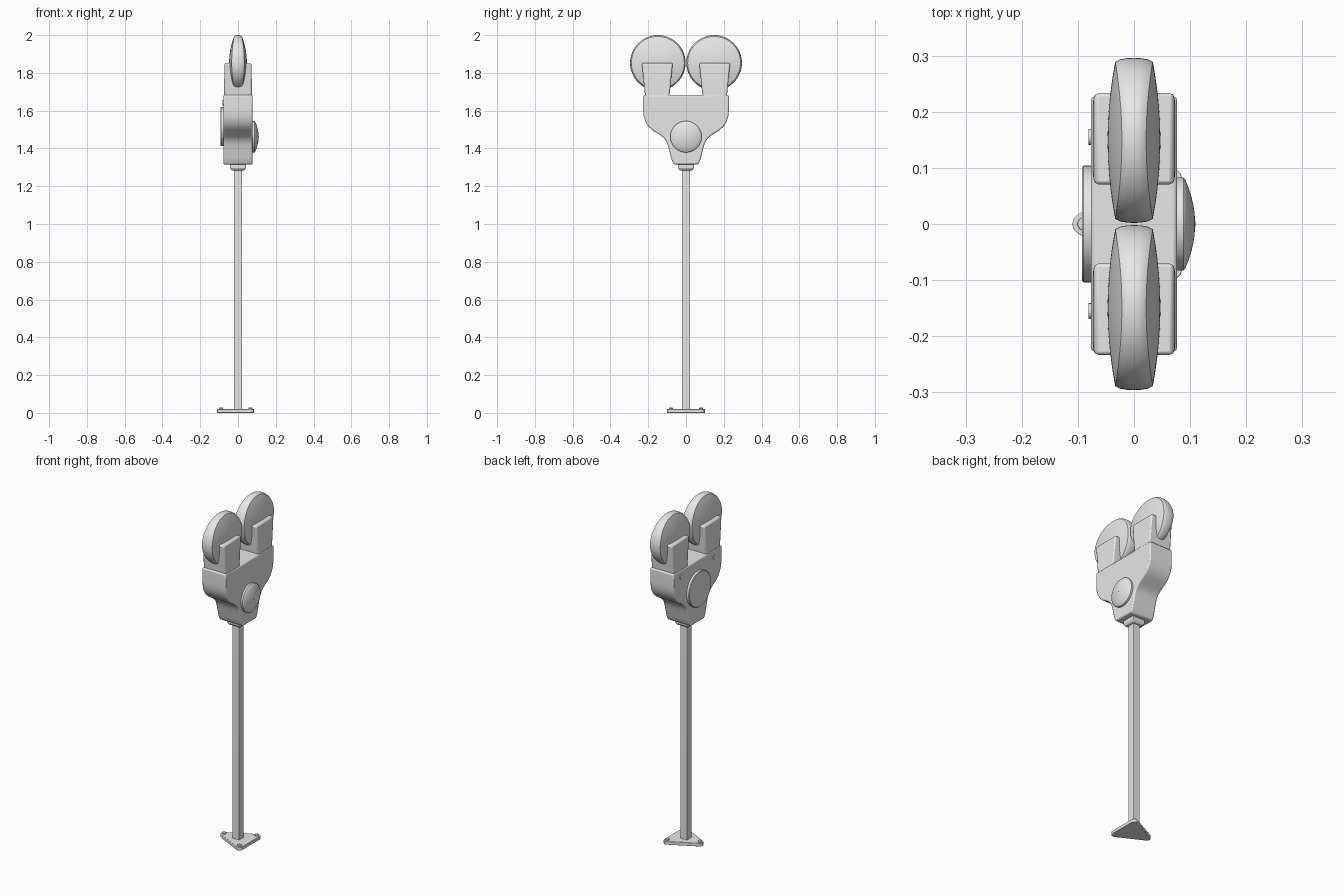
import bpy, bmesh, math
from math import sin, cos, pi, radians

cube = bpy.data.objects.get("Cube")
if cube:
    bpy.data.objects.remove(cube, do_unlink=True)

grey = bpy.data.materials.new("light_grey")
grey.use_nodes = True
grey.diffuse_color = (0.8, 0.8, 0.8, 1)
grey.node_tree.nodes["Principled BSDF"].inputs["Base Color"].default_value = (0.8, 0.8, 0.8, 1)


def finish(name, bm, bevel=0, segments=2, angle=30):
    """Turn a bmesh into a named, bevelled, smooth-shaded object."""
    bmesh.ops.recalc_face_normals(bm, faces=bm.faces)
    mesh = bpy.data.meshes.new(name)
    bm.to_mesh(mesh)
    bm.free()
    obj = bpy.data.objects.new(name, mesh)
    bpy.context.collection.objects.link(obj)
    mesh.materials.append(grey)
    if bevel:
        mod = obj.modifiers.new("Bevel", "BEVEL")
        mod.width, mod.segments = bevel, segments
        mod.limit_method, mod.angle_limit = "ANGLE", radians(40)
    bpy.ops.object.select_all(action="DESELECT")
    bpy.context.view_layer.objects.active = obj
    obj.select_set(True)
    bpy.ops.object.shade_smooth_by_angle(angle=radians(angle))
    return obj


def loft(name, loops, **kw):
    """Skin a list of equal-length vertex loops and cap both ends."""
    bm = bmesh.new()
    rings = [[bm.verts.new(p) for p in loop] for loop in loops]
    n = len(rings[0])
    for a, b in zip(rings, rings[1:]):
        for i in range(n):
            j = (i + 1) % n
            bm.faces.new((a[i], a[j], b[j], b[i]))
    bm.faces.new(rings[0])
    bm.faces.new(rings[-1])
    return finish(name, bm, **kw)


def rect(hx, y0, y1, z):
    return [(-hx, y0, z), (hx, y0, z), (hx, y1, z), (-hx, y1, z)]


def round_x(name, y, z, profile, n=48, **kw):
    """Turned part about an x axis, from (x, radius) pairs."""
    return loft(name, [[(x, y + r * cos(2 * pi * i / n), z + r * sin(2 * pi * i / n))
                        for i in range(n)] for x, r in profile], **kw)


# Base plate: triangle with rounded tips, and its three bolts
tips = [(-0.09, 0, 180), (0.066, -0.08, 300), (0.066, 0.08, 60)]
outline = [(x + 0.02 * cos(radians(a + d)), y + 0.02 * sin(radians(a + d)))
           for x, y, a in tips for d in (-60, -30, 0, 30, 60)]
loft("base_plate", [[(x, y, z) for x, y in outline] for z in (0, 0.02)], bevel=0.002)
for k, (bx, by, _) in enumerate(tips):
    loft("base_bolt_%d" % (k + 1),
         [[(bx + 0.012 * cos(i * pi / 3), by + 0.012 * sin(i * pi / 3), z) for i in range(6)]
          for z in (0.015, 0.028)], bevel=0.002)

# Square pole and tapered collar
loft("pole", [rect(0.022, -0.022, 0.022, z) for z in (0.01, 1.30)], bevel=0.003)
loft("collar", [rect(h, -h, h, z) for h, z in
                ((0.034, 1.284), (0.042, 1.297), (0.042, 1.325))], bevel=0.004)

# Body: mirrored side profile extruded across x
half = [(0.227, 1.683), (0.227, 1.60), (0.224, 1.57), (0.214, 1.54), (0.198, 1.515),
        (0.176, 1.495), (0.135, 1.47), (0.115, 1.453), (0.102, 1.433), (0.094, 1.41),
        (0.079, 1.35), (0.074, 1.335), (0.064, 1.315)]
profile = half + [(-y, z) for y, z in reversed(half)]
loft("meter_body", [[(x, y, z) for y, z in profile] for x in (-0.077, 0.077)],
     bevel=0.007, angle=35)

# Front dial: flange with a shallow dome and a small keyhole plate
dome = [(0.109 - 0.018 * (r / 0.08) ** 2, r) for r in (0.08, 0.065, 0.05, 0.035, 0.02, 0.006)]
round_x("dial_dome", 0, 1.462, [(0.07, 0.083), (0.088, 0.083)] + dome, angle=25)
round_x("dial_keyhole", 0, 1.462, [(0.105, 0.005), (0.11, 0.005)], n=12)

# Rear cover disc and two screws
round_x("rear_cover", 0, 1.516, [(-0.07, 0.104), (-0.09, 0.104), (-0.093, 0.101)])
for side, s in (("left", 1), ("right", -1)):
    round_x("rear_screw_" + side, s * 0.155, 1.642, [(-0.07, 0.014), (-0.081, 0.014)], n=16)


def display_head(name, yc, zc, radius=0.147, n=64):
    """Lens-shaped head: domed sides that thin faster upward than sideways."""
    def ring(r, s, pinch):
        pts = []
        for i in range(n):
            a = 2 * pi * i / n
            u, v = cos(a) * r / radius, sin(a) * r / radius
            x = (0.047 - 0.015 * u * u - 0.028 * v * v) * s * pinch
            pts.append((x, yc + r * cos(a), zc + r * sin(a)))
        return pts
    side = [0.01, 0.035, 0.06, 0.085, 0.11, 0.13, 0.14]
    loops = [ring(r, -1, 1) for r in side]
    loops += [ring(0.1445, -1, 0.75), ring(0.1465, -1, 0.4), ring(radius, 1, 0),
              ring(0.1465, 1, 0.4), ring(0.1445, 1, 0.75)]
    loops += [ring(r, 1, 1) for r in reversed(side)]
    return loft(name, loops, angle=32)


# Two heads, each held by a tapered block that flares to the top
for side, s in (("left", 1), ("right", -1)):
    display_head("display_head_" + side, s * 0.149, 1.853)
    loft("head_mount_" + side,
         [rect(hx, s * 0.152 - hy, s * 0.152 + hy, z) for hx, hy, z in
          ((0.074, 0.064, 1.67), (0.072, 0.080, 1.835), (0.070, 0.082, 1.852))],
         bevel=0.007)
